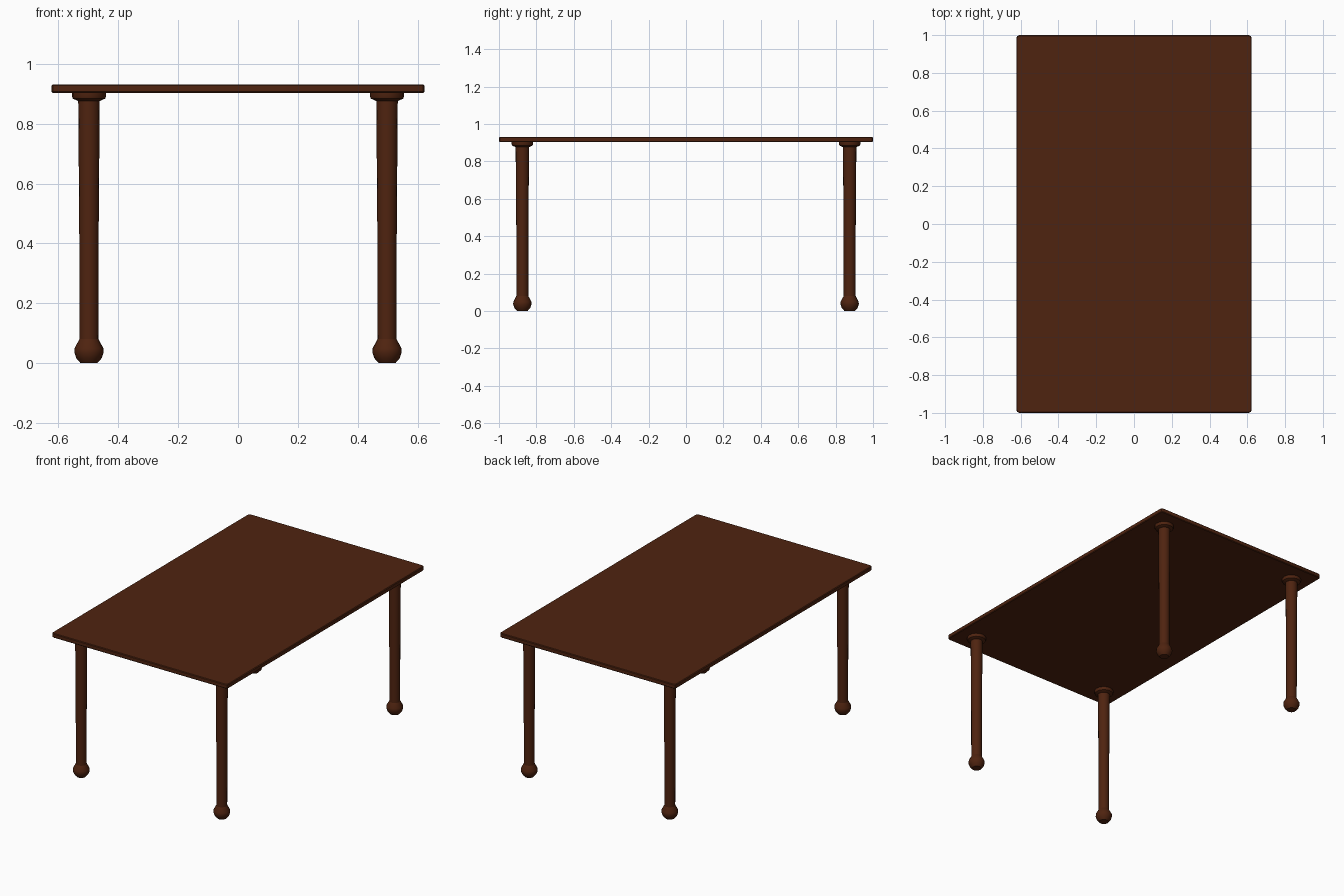
import bpy, bmesh, math

if "Cube" in bpy.data.objects:
    bpy.data.objects.remove(bpy.data.objects["Cube"])

# Single dark wood colour
wood = bpy.data.materials.new("dark brown wood")
wood.diffuse_color = (0.078, 0.017, 0.005, 1)
wood.use_nodes = True
wood.node_tree.nodes["Principled BSDF"].inputs["Base Color"].default_value = wood.diffuse_color


def finish(name, bm, angle):
    bmesh.ops.recalc_face_normals(bm, faces=bm.faces)
    mesh = bpy.data.meshes.new(name)
    bm.to_mesh(mesh)
    bm.free()
    mesh.materials.append(wood)
    obj = bpy.data.objects.new(name, mesh)
    bpy.context.collection.objects.link(obj)
    bpy.ops.object.select_all(action='DESELECT')
    obj.select_set(True)
    bpy.context.view_layer.objects.active = obj
    bpy.ops.object.shade_smooth_by_angle(angle=math.radians(angle))
    return obj


# Tabletop: thin slab with clipped corners and softened rims
bm = bmesh.new()
bmesh.ops.create_cube(bm, size=1)
for v in bm.verts:
    v.co.x *= 1.246
    v.co.y *= 2.0
    v.co.z = 0.917 + v.co.z * 0.028
upright = [e for e in bm.edges if abs(e.verts[0].co.z - e.verts[1].co.z) > 0.01]
bmesh.ops.bevel(bm, geom=upright, offset=0.016, segments=2, profile=0.5,
                affect='EDGES')
rims = [e for e in bm.edges if abs(e.verts[0].co.z - e.verts[1].co.z) < 0.001]
bmesh.ops.bevel(bm, geom=rims, offset=0.004, segments=1, affect='EDGES')
finish("tabletop", bm, 30)


def turned(name, x, y, profile, sides=16):
    """Closed solid turned about a vertical axis from (radius, height) pairs."""
    bm = bmesh.new()
    rings = [[bm.verts.new((x + r * math.cos(2 * math.pi * i / sides),
                            y + r * math.sin(2 * math.pi * i / sides), z))
              for i in range(sides)] for r, z in profile]
    for a, b in zip(rings, rings[1:]):
        for i in range(sides):
            j = (i + 1) % sides
            bm.faces.new((a[i], a[j], b[j], b[i]))
    bm.faces.new(rings[0])
    bm.faces.new(rings[-1])
    return finish(name, bm, 40)


# Legs: ball foot, slightly tapered shaft, stepped collar under the top
foot = [(0.028, 0.0), (0.042, 0.016), (0.049, 0.036), (0.048, 0.050), (0.032, 0.080)]
shaft = [(0.032, 0.07), (0.0325, 0.45), (0.036, 0.89)]
collar = [(0.036, 0.876), (0.054, 0.884), (0.057, 0.892), (0.057, 0.905)]
for fy, y in (("front", -0.875), ("back", 0.875)):
    for fx, x in (("left", -0.498), ("right", 0.498)):
        for part, profile in (("foot", foot), ("leg", shaft), ("collar", collar)):
            turned(f"{fy}_{fx}_{part}", x, y, profile)
